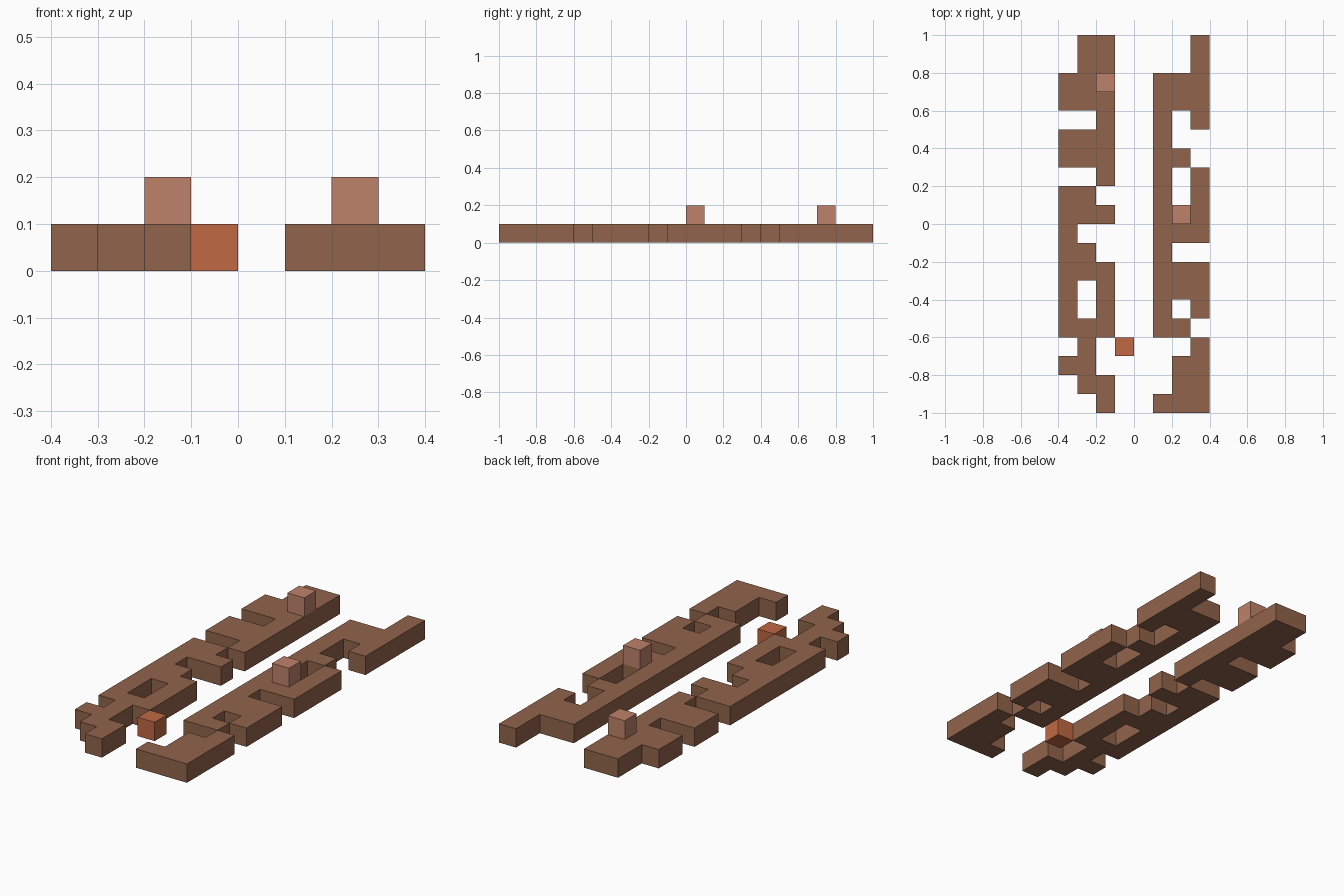
import bpy
import bmesh
from mathutils import Vector

if "Cube" in bpy.data.objects:
    bpy.data.objects.remove(bpy.data.objects["Cube"], do_unlink=True)

S = 0.1  # block size


def make_material(name, rgb):
    lin = [((c / 255 + 0.055) / 1.055) ** 2.4 for c in rgb] + [1.0]
    mat = bpy.data.materials.new(name)
    mat.use_nodes = True
    mat.diffuse_color = lin
    mat.node_tree.nodes["Principled BSDF"].inputs["Base Color"].default_value = lin
    return mat


brown = make_material("brown", (145, 100, 75))
pink = make_material("dusty pink", (191, 130, 106))
orange = make_material("burnt orange", (192, 104, 68))


def build_blocks(name, cells, mat):
    """One welded object from grid cells (column, row, layer), outer faces only."""
    cells = set(cells)
    bm = bmesh.new()
    for cell in cells:
        centre = (Vector(cell) + Vector((0.5, 0.5, 0.5))) * S
        for axis in range(3):
            for sign in (-1, 1):
                near = list(cell)
                near[axis] += sign
                if tuple(near) in cells:
                    continue
                n, u, v = Vector(), Vector(), Vector()
                n[axis] = sign * S / 2
                u[(axis + 1) % 3] = S / 2
                v[(axis + 2) % 3] = sign * S / 2
                corners = (-u - v, u - v, u + v, v - u)
                bm.faces.new([bm.verts.new(centre + n + c) for c in corners])
    bmesh.ops.remove_doubles(bm, verts=bm.verts, dist=S * 0.01)
    mesh = bpy.data.meshes.new(name)
    bm.to_mesh(mesh)
    bm.free()
    mesh.materials.append(mat)
    obj = bpy.data.objects.new(name, mesh)
    bpy.context.collection.objects.link(obj)


def plan_cells(rows, x0, top):
    """Cells of a plan drawn from back to front; '#' is a block."""
    return [(x0 + i, top - 1 - j, 0)
            for j, row in enumerate(rows.split())
            for i, c in enumerate(row) if c == "#"]


# Broken banks of ground on each side of the path
banks = {
    "right_bank_back": (-4, 10, ".## .## ### ### ..# ### ### ..#"),
    "right_bank_front": (-4, 2, "##. ### #.. ##. ### #.# #.# ### .#. ##. .## ..#"),
    "left_bank_back": (1, 10, "..# ..# ### ### #.# #.. ##. #.# #.# ### ### #.. ### ### #.# ##."),
    "left_bank_front": (1, -6, "..# .## .## ###"),
}
for name, (x0, top, rows) in banks.items():
    build_blocks(name, plan_cells(rows, x0, top), brown)

# Single blocks: two standing on the banks, one loose on the path
build_blocks("right_top_block", [(-2, 7, 1)], pink)
build_blocks("left_top_block", [(2, 0, 1)], pink)
build_blocks("path_block", [(-1, -7, 0)], orange)
